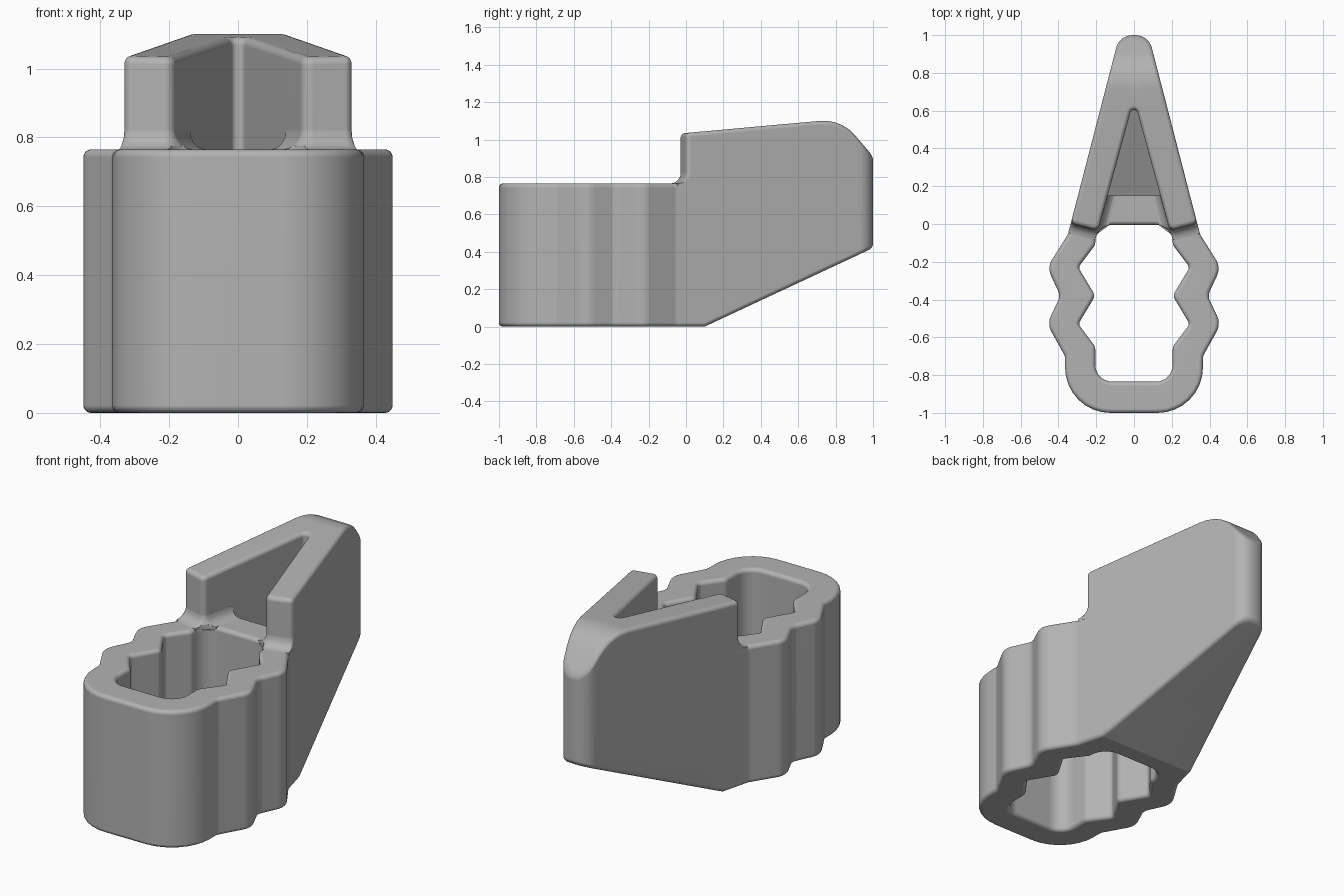
import bpy, bmesh, math
from mathutils import Vector, Matrix

if "Cube" in bpy.data.objects:
    bpy.data.objects.remove(bpy.data.objects["Cube"])

grey = bpy.data.materials.new("plain grey")
grey.use_nodes = True
COLOUR = (0.45, 0.45, 0.45, 1)
grey.diffuse_color = COLOUR
grey.node_tree.nodes["Principled BSDF"].inputs["Base Color"].default_value = COLOUR

DECK = 0.765    # height of the collar top
STEP = 0.15     # where the deck drops into the pocket
EASE = 0.022    # radius of the softened rims
FOOT = 0.055    # radius of the fillet below the arms
TOP = 10        # rows placed near this height follow the upper surface
ARC = [k * math.pi / 10 for k in range(6)]


def mirrored(half):
    """Close a right-hand half outline (x, y, radius) with its mirror image."""
    return half + [(-x, y, r) for x, y, r in reversed(half) if x > 0]


def rounded(corners):
    """Turn corners (x, y, radius) into a polyline with arcs."""
    out = []
    for i, (x, y, r) in enumerate(corners):
        p = Vector((x, y))
        if r == 0:
            out.append(p)
            continue
        a = (Vector(corners[i - 1][:2]) - p).normalized()
        b = (Vector(corners[(i + 1) % len(corners)][:2]) - p).normalized()
        angle = a.angle(b)
        centre = p + (a + b).normalized() * (r / math.sin(angle / 2))
        arm = p + a * (r / math.tan(angle / 2)) - centre
        sweep = math.pi - angle
        turn = 1 if a.y * b.x - a.x * b.y > 0 else -1
        n = max(2, math.ceil(sweep / 0.2))
        out += [centre + Matrix.Rotation(turn * sweep * k / n, 2) @ arm for k in range(n + 1)]
    return out


def solid(name, loops, rows, cuts, place, ease_limit=2):
    """Loft outlines through (offset, height) rows, slice along y, then place each vertex."""
    bm = bmesh.new()
    caps = [[], []]
    for loop in loops:
        n = len(loop)
        rings = []
        for offset, z in rows:
            ring = []
            for i, p in enumerate(loop):
                t = (loop[(i + 1) % n] - loop[i - 1]).normalized()
                o = offset if p.y < ease_limit or z < TOP / 2 else 0
                ring.append(bm.verts.new((p.x + t.y * o, p.y - t.x * o, z)))
            rings.append(ring)
        for low, high in zip(rings, rings[1:]):
            for i in range(n):
                j = (i + 1) % n
                bm.faces.new((low[i], low[j], high[j], high[i]))
        for cap, ring in zip(caps, (rings[0], rings[-1])):
            cap += [bm.edges.get((ring[i - 1], ring[i])) for i in range(n)]
    for cap in caps:
        bmesh.ops.triangle_fill(bm, use_beauty=True, edges=cap, normal=(0, 0, 1))
    for y in cuts:
        bmesh.ops.bisect_plane(bm, geom=bm.verts[:] + bm.edges[:] + bm.faces[:], dist=1e-5,
                               plane_co=(0, y, 0), plane_no=(0, 1, 0))
    for v in bm.verts:
        v.co = place(v.co)
    bmesh.ops.recalc_face_normals(bm, faces=bm.faces[:])
    mesh = bpy.data.meshes.new(name)
    bm.to_mesh(mesh)
    bm.free()
    mesh.materials.append(grey)
    obj = bpy.data.objects.new(name, mesh)
    bpy.context.scene.collection.objects.link(obj)
    bpy.ops.object.select_all(action='DESELECT')
    obj.select_set(True)
    bpy.context.view_layer.objects.active = obj
    bpy.ops.object.shade_smooth_by_angle(angle=math.radians(22))
    normals = obj.modifiers.new("even shading", 'WEIGHTED_NORMAL')
    normals.keep_sharp = True


def underside(y):
    return max(0, 0.467 * (y - 0.1))


def base_top(y):
    return DECK if y < STEP + 0.001 else underside(y) + 0.165


def ridge(y):
    """Height of the arm tops along the side silhouette."""
    for a, b in zip(ridge_line, ridge_line[1:]):
        if y <= b.x:
            break
    return a.y + (b.y - a.y) * (y - a.x) / (b.x - a.x)


def between(lower, upper):
    """Placement that stretches a solid between two height functions of y."""
    def place(co):
        z = co.z + lower(co.y) if co.z < TOP / 2 else co.z - TOP + upper(co.y)
        return Vector((co.x, co.y, z))
    return place


ridge_line = rounded([(-0.2, 1.017, 0), (0.829, 1.11, 0.22), (1.05, 0.852, 0)])
top_rim = [(EASE * (math.cos(a) - 1), TOP - EASE * (1 - math.sin(a))) for a in ARC]
bottom_rim = [(o, TOP - z) for o, z in reversed(top_rim)]

# Base: lobed collar with a zigzag hole, running back into the tapered pocket floor
base_plan = rounded(mirrored([
    (0.365, -1, 0.24), (0.365, -0.70, 0.05), (0.46, -0.53, 0.09), (0.39, -0.38, 0.06),
    (0.46, -0.23, 0.09), (0.35, -0.055, 0.06), (0.3306, 0.02, 0), (0.077, 1, 0.09)]))
hole_plan = rounded(mirrored([
    (0.205, -0.835, 0.09), (0.205, -0.65, 0.04), (0.295, -0.53, 0.025), (0.205, -0.38, 0.035),
    (0.295, -0.23, 0.025), (0.205, -0.11, 0.04), (0.205, -0.005, 0.09)]))
solid("collar_and_floor", [base_plan, hole_plan[::-1]], bottom_rim + top_rim,
      [0.1, STEP, STEP + 0.002], between(underside, base_top), ease_limit=0.01)

# Arms: two walls that meet in a V at the back
arm_plan = rounded(mirrored([
    (0, 0.66, 0.02), (0.19, -0.035, 0.03), (0.335, 0.003, 0.025), (0.077, 1, 0.09)]))
solid("arms", [arm_plan], [(0, 0)] + top_rim,
      [STEP, STEP + 0.002] + [p.x for p in ridge_line[1:-1]],
      between(lambda y: base_top(y) - 0.02, ridge))

# Arm feet: concave fillets where the arms rise from the deck
foot_plan = rounded([(0.139, STEP, 0), (0.19, -0.035, 0.03), (0.335, 0.003, 0.025),
                     (0.298, STEP, 0)])
foot_rows = [(FOOT, DECK - 0.015)] + [
    (FOOT * (1 - math.sin(a)), DECK + FOOT * (1 - math.cos(a))) for a in ARC]
hole_corner = Vector((0.115, -0.095))


def foot_place(side):
    """Keep a foot inside the outer wall, off the pocket and clear of the hole."""
    def place(co):
        p = Vector((co.x, min(co.y, STEP)))
        p.x = min(p.x, 0.35 - 0.2588 * (p.y + 0.055))
        reach = p - hole_corner
        if reach.length < 0.09:
            p = hole_corner + reach.normalized() * 0.09
        return Vector((side * p.x, p.y, co.z))
    return place


for label, side in (("left", 1), ("right", -1)):
    solid(label + "_arm_foot", [foot_plan], foot_rows, [], foot_place(side))
